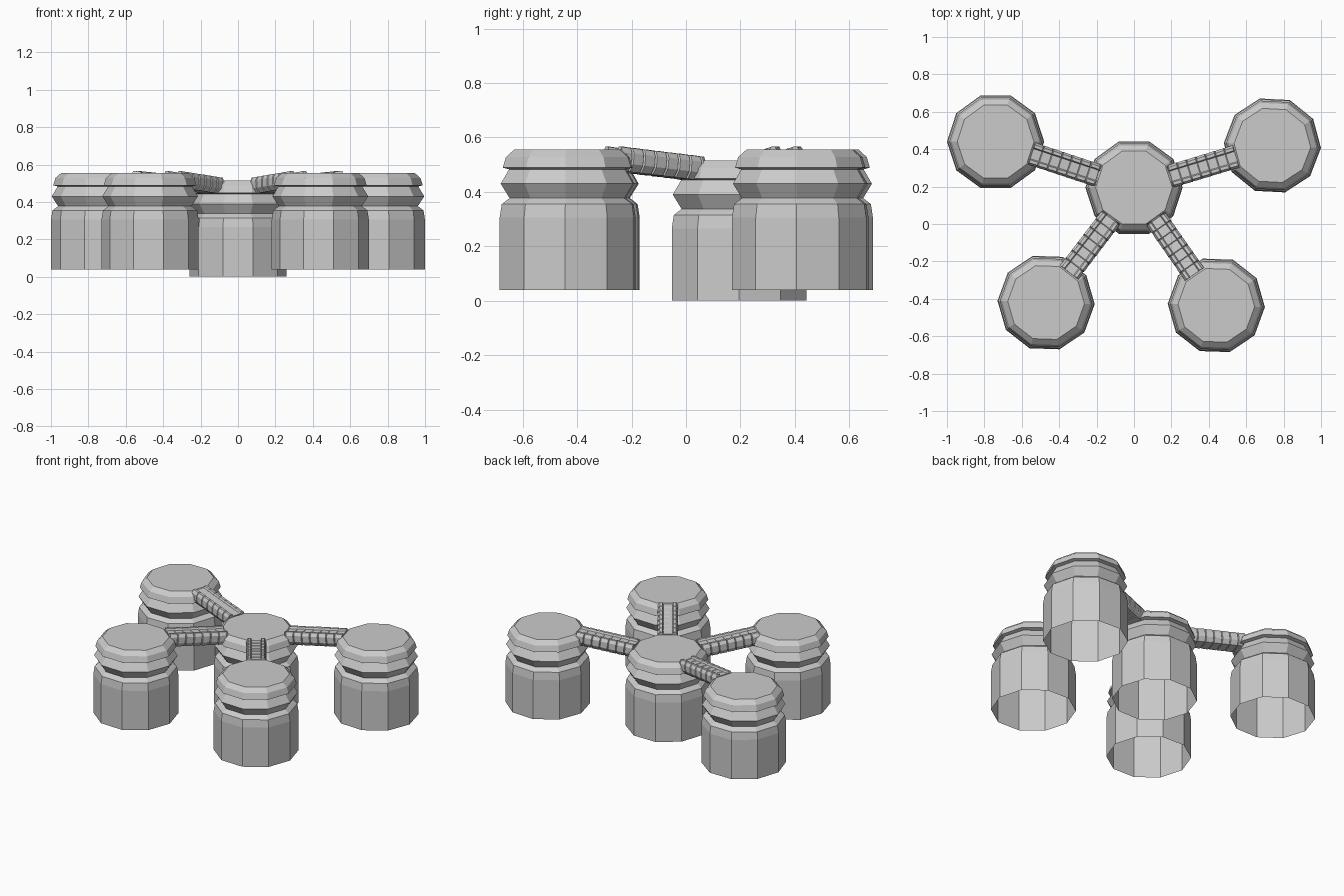
import bpy, bmesh
from math import cos, sin, tau, radians
from mathutils import Vector

if "Cube" in bpy.data.objects:
    bpy.data.objects.remove(bpy.data.objects["Cube"])

# lathe profile of a pod: radius, height (bottom is open)
POD = [(0.26, 0.0), (0.26, 0.265), (0.252, 0.315), (0.236, 0.327), (0.222, 0.337),
       (0.256, 0.39), (0.224, 0.443), (0.248, 0.449), (0.236, 0.488), (0.205, 0.515)]

# right half of arm cross-section: sideways, height below the rail top
HALF = [(0.028, -0.012), (0.034, 0.0), (0.05, 0.0), (0.062, -0.02), (0.062, -0.06), (0.044, -0.088)]
SECTION = HALF + [(-u, v) for u, v in reversed(HALF)]


def loft(name, rings, cap_start, cap_end):
    bm = bmesh.new()
    loops = [[bm.verts.new(p) for p in ring] for ring in rings]
    n = len(loops[0])
    for a, b in zip(loops, loops[1:]):
        for i in range(n):
            j = (i + 1) % n
            bm.faces.new((a[i], a[j], b[j], b[i]))
    if cap_start:
        bm.faces.new(loops[0][::-1])
    if cap_end:
        bm.faces.new(loops[-1])
    bmesh.ops.recalc_face_normals(bm, faces=bm.faces)
    mesh = bpy.data.meshes.new(name)
    bm.to_mesh(mesh)
    bm.free()
    obj = bpy.data.objects.new(name, mesh)
    bpy.context.collection.objects.link(obj)
    return obj


def pod(name, x, y, z, turn):
    rings = [[(x + r * cos(tau * i / 10 + radians(turn)),
               y + r * sin(tau * i / 10 + radians(turn)), z + h) for i in range(10)]
             for r, h in POD]
    return loft(name, rings, False, True)


def arm(name, outer, inner, segments=7):
    # ribbed channel from the pod rim down to the hub rim
    flat = (inner - outer).normalized()
    start = outer + flat * 0.205 + Vector((0, 0, 0.566))
    end = inner - flat * 0.2 + Vector((0, 0, 0.53))
    side = flat.cross(Vector((0, 0, 1)))
    up = side.cross((end - start).normalized())
    rings = []
    for k in range(segments):
        for t, s in ((0.0, 1.0), (0.85, 0.98), (0.92, 0.9)):
            p = start.lerp(end, (k + t) / segments)
            rings.append([p + side * (u * s) + up * (-0.044 + (v + 0.044) * s)
                          for u, v in SECTION])
    rings.append([end + side * u + up * v for u, v in SECTION])
    return loft(name, rings, True, True)


# hub and four outer pods joined by arms
HUB = Vector((0, 0.195, 0))
pod("hub", HUB.x, HUB.y, 0.0, 0)
for label, x, y, turn in (("back_left", -0.74, 0.44, 0), ("back_right", 0.74, 0.42, -3),
                          ("front_left", -0.47, -0.42, -2), ("front_right", 0.44, -0.435, -2)):
    pod(label + "_pod", x, y, 0.04, turn)
    arm(label + "_arm", Vector((x, y, 0)), HUB)
